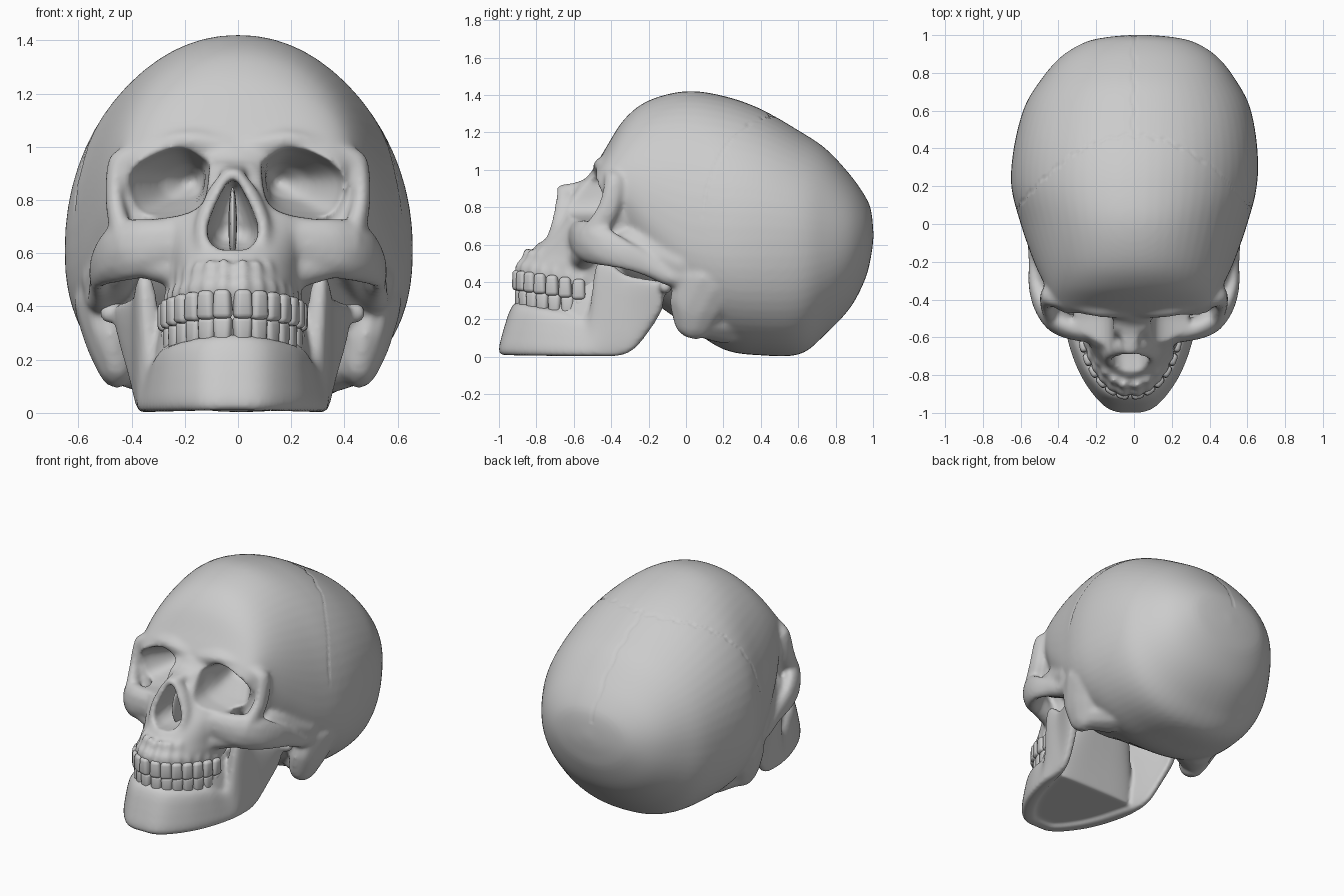
import bpy, bmesh, math
from mathutils import Vector, Matrix

if "Cube" in bpy.data.objects:
    bpy.data.objects.remove(bpy.data.objects["Cube"])


def spline(st, n=6):
    out = []
    for i in range(len(st) - 1):
        q = (st[max(i - 1, 0)], st[i], st[i + 1], st[min(i + 2, len(st) - 1)])
        for k in range(n):
            t = k / n
            out.append([.5 * (2*b + (c - a)*t + (2*a - 5*b + 4*c - d)*t*t + (3*b - a - 3*c + d)*t**3)
                        for a, b, c, d in zip(*q)])
    out.append(list(st[-1]))
    return out


def spow(v, e):
    return math.copysign(abs(v) ** e, v)


def egg(w, up, down, e_up=2.0, e_down=2.0, n=64):
    """Outline with different upper and lower extents."""
    pts = []
    for k in range(n):
        a = 2 * math.pi * k / n
        c, s = math.cos(a), math.sin(a)
        e = 2 / (e_up if s >= 0 else e_down)
        pts.append((w * spow(c, e), (up if s >= 0 else down) * spow(s, e)))
    return pts


def loft(bm, rings):
    vs = [[bm.verts.new(p) for p in r] for r in rings]
    n = len(vs[0])
    faces = []
    for a, b in zip(vs, vs[1:]):
        for i in range(n):
            j = (i + 1) % n
            faces.append(bm.faces.new((a[i], a[j], b[j], b[i])))
    faces += [bm.faces.new(vs[0][::-1]), bm.faces.new(vs[-1])]
    bmesh.ops.recalc_face_normals(bm, faces=faces)


def blob(bm, c, r, sub=2):
    bmesh.ops.create_icosphere(bm, subdivisions=sub, radius=1,
                               matrix=Matrix.LocRotScale(Vector(c), None, Vector(r)))


def chain(bm, pts, cx=0.0, n=8):
    """Mirrored run of ellipsoids along a path of (x, y, z, rx, ry, rz)."""
    for x, y, z, rx, ry, rz in (spline(pts, n) if len(pts) > 1 else pts):
        for s in (1, -1):
            blob(bm, (cx + s * x, y, z), (rx, ry, rz))


def make(name, bm):
    me = bpy.data.meshes.new(name)
    bm.to_mesh(me)
    bm.free()
    ob = bpy.data.objects.new(name, me)
    bpy.context.collection.objects.link(ob)
    return ob


def voxel(ob, size):
    m = ob.modifiers.new("remesh", 'REMESH')
    m.mode = 'VOXEL'
    m.voxel_size = size


def soften(ob, n):
    m = ob.modifiers.new("smooth", 'SMOOTH')
    m.factor = .5
    m.iterations = n


def bake(ob):
    bpy.context.view_layer.update()
    dg = bpy.context.evaluated_depsgraph_get()
    me = bpy.data.meshes.new_from_object(ob.evaluated_get(dg))
    ob.modifiers.clear()
    ob.data = me
    me.shade_smooth()


# Tooth positions along the dental arch: x, y, angle, biting height
CX = -.02
arch = []
for i in range(14):
    s = (i - 6.5) / 7
    t = spow(s, .85) * math.radians(85)
    x, y = .24 * math.sin(t), -.5 - .4 * math.cos(t)
    ang = math.atan2(.4 * math.sin(t), .24 * math.cos(t))
    arch.append((CX + x, y, ang, .365 - .065 * (y + .93) / .43))

# Braincase: y, half width, top, bottom, widest height, lower roundness
bm = bmesh.new()
case = [(1.002, .02, .67, .63, .65, 2), (.99, .17, .78, .54, .65, 2), (.96, .295, .855, .42, .64, 2),
        (.88, .42, .97, .265, .63, 2.1), (.75, .525, 1.11, .125, .62, 2.2), (.61, .6, 1.205, .015, .62, 2.3),
        (.4, .645, 1.325, .008, .62, 2.35), (.2, .65, 1.395, .04, .61, 2.3), (0, .6, 1.42, .17, .63, 2.3),
        (-.2, .53, 1.37, .31, .76, 2.0), (-.33, .47, 1.27, .4, .88, 1.75),
        (-.43, .425, 1.115, .56, .92, 1.8), (-.485, .37, 1.02, .68, .9, 2)]
loft(bm, [[(x + .04 * max(0, y - .2), y, zm + z) for x, z in egg(w, zt - zm, zm - zb, 2.08, e)]
          for y, w, zt, zb, zm, e in spline(case)])

# Upper jaw: height, half width, centre y, reach to front, reach to back
maxilla = [(.385, .235, -.5, .395, .08), (.48, .25, -.48, .405, .1), (.55, .255, -.47, .365, .13),
           (.64, .28, -.45, .31, .15), (.74, .32, -.42, .25, .15), (.86, .28, -.4, .2, .15),
           (1.0, .15, -.35, .15, .1)]
loft(bm, [[(x + CX / 2, yc + y, z) for x, y in egg(w, b, f)] for z, w, yc, f, b in spline(maxilla)])
for x, y, ang, z in arch:  # tooth root swellings
    blob(bm, (x * .97, y + .016, z + .105), (.036, .038, .06))
    blob(bm, (x * .93, y + .045, z + .16), (.03, .03, .07))
chain(bm, [(.215, -.6, .4, .04, .06, .05), (.21, -.5, .4, .045, .06, .085), (.2, -.45, .5, .05, .07, .1)], CX)

# Cheek bone and zygomatic arch
chain(bm, [(.2, -.58, .645, .08, .055, .09), (.36, -.54, .62, .07, .065, .115), (.46, -.46, .6, .055, .07, .115),
           (.522, -.34, .55, .035, .06, .085), (.52, -.2, .49, .04, .06, .065),
           (.51, -.08, .43, .06, .06, .055), (.5, .06, .43, .09, .1, .08)])
chain(bm, [(.2, -.56, .53, .07, .07, .07), (.36, -.53, .575, .06, .06, .07)])
# Bone between the arch and the braincase
chain(bm, [(.42, -.3, .6, .08, .1, .09), (.46, -.15, .55, .08, .12, .13), (.5, .0, .5, .09, .12, .13)])
# Outer eye rim, wall behind it and brow ridge
chain(bm, [(.43, -.51, .64, .045, .06, .07), (.46, -.42, .78, .038, .06, .06), (.455, -.385, .9, .042, .06, .06),
           (.42, -.385, .955, .055, .055, .045), (.3, -.405, 1.0, .07, .06, .045),
           (.18, -.435, 1.025, .07, .06, .045), (.05, -.45, .99, .06, .05, .06)])
chain(bm, [(.4, -.33, .92, .05, .08, .08), (.405, -.33, .82, .055, .09, .08), (.38, -.35, .68, .06, .1, .07)])
# Nose bridge, nasal opening rim and inner eye wall
chain(bm, [(.02, -.45, .93, .06, .06, .06), (.02, -.56, .905, .04, .05, .035), (.012, -.65, .893, .03, .045, .03)], CX)
chain(bm, [(.01, -.65, .893, .035, .045, .03), (.07, -.65, .8, .036, .055, .05), (.112, -.67, .69, .036, .06, .05),
           (.09, -.715, .605, .04, .05, .03), (.01, -.765, .58, .03, .05, .03)], CX)
chain(bm, [(.06, -.52, .9, .05, .06, .05), (.1, -.57, .78, .055, .07, .06), (.15, -.6, .66, .07, .07, .08)], CX)
# Mastoid and pterygoid
chain(bm, [(.5, .14, .42, .12, .2, .14), (.48, .08, .3, .1, .17, .13), (.455, .05, .2, .08, .12, .11)])
chain(bm, [(.44, .09, .21, .08, .12, .11), (.34, .2, .19, .12, .16, .12)])
chain(bm, [(.14, -.4, .42, .03, .06, .06), (.14, -.32, .6, .05, .08, .1)])
skull = make("cranium", bm)

# Hollows: eye sockets, nasal cavity, cheek foramina
bm = bmesh.new()
rim = [(.1, .94), (.2, 1.0), (.33, .965), (.425, .88), (.39, .75), (.27, .735), (.13, .785)]
outline = spline(rim + rim[:1], 5)[:-1]
socket = [(-.85, 1.04, .265), (-.5, 1.02, .265), (-.4, .85, .25), (-.25, .5, .2), (-.18, .15, .17)]
for s in (1, -1):
    loft(bm, [[(-.01 + s * (c + k * (px - .265)), y, .87 + k * (pz - .87)) for px, pz in outline]
              for y, k, c in socket])
chain(bm, [(.005, -.69, .835, .026, .2, .045), (.02, -.69, .76, .05, .22, .06), (.025, -.69, .683, .075, .24, .08)], CX)
chain(bm, [(.265, -.66, .655, .018, .06, .02)])
cutter = make("hollow_cutter", bm)
cutter.hide_render = True
voxel(cutter, .014)

voxel(skull, .013)
cut = skull.modifiers.new("hollows", 'BOOLEAN')
cut.operation = 'DIFFERENCE'
cut.solver = 'EXACT'
cut.object = cutter
voxel(skull, .012)
soften(skull, 7)
bake(skull)
bpy.data.objects.remove(cutter)

# Faint sutures pressed into the vault
for v in skull.data.vertices:
    x, y, z = v.co
    wob = .008 * math.sin(60 * x + 25 * z) + .005 * math.sin(140 * (x + y))
    d = 1.0
    if z > .75 and y > 0:
        d = abs(y - (.47 - x * x) + wob)
        if y > .46:
            d = min(d, abs(x + .008 * math.sin(50 * y)))
    if d < .012:
        v.co -= v.normal * .005 * (1 - d / .012)

# Lower jaw: bottom point, top point, thickness
half = [(.1, -.943, .008, .1, -.86, .285, .105), (.2, -.825, .006, .185, -.765, .265, .105),
        (.27, -.68, .004, .235, -.65, .245, .1), (.32, -.5, .003, .275, -.52, .225, .09),
        (.335, -.37, .004, .325, -.465, .515, .075), (.35, -.28, .04, .36, -.32, .44, .06),
        (.375, -.19, .15, .42, -.17, .41, .055), (.4, -.13, .25, .43, -.11, .4, .055)]
mirrored = [(-a, b, c, -d, e, f, t) for a, b, c, d, e, f, t in half[::-1]]
st = spline(mirrored + [(0, -.962, .01, 0, -.88, .295, .105)] + half)
bm = bmesh.new()
rings = []
for i, (a, b, c, d, e, f, t) in enumerate(st):
    lo, hi = Vector((a + CX, b, c)), Vector((d + CX, e, f))
    p, q = st[max(i - 1, 0)], st[min(i + 1, len(st) - 1)]
    tan = Vector((q[0] + q[3] - p[0] - p[3], q[1] + q[4] - p[1] - p[4], 0)).normalized()
    side = Vector((tan.y, -tan.x, 0))
    rings.append([(lo + hi) / 2 + side * u + (hi - lo) / 2 * v for u, v in egg(t / 2, 1, 1, 3.5, 4, 24)])
loft(bm, rings)
chain(bm, [(.39, -.12, .375, .04, .035, .04), (.46, -.11, .375, .04, .035, .04)], CX)
for x, y, ang, z in arch:  # gum ridge carrying the lower teeth
    blob(bm, (CX + (x - CX) * .97, y + .025, z - .125), (.042, .045, .06))
# Closed floor and back between the two sides of the jaw
floor = [(.03, .31, .46, .05), (.15, .31, .41, .07), (.27, .29, .37, .1), (.42, .25, .34, .15)]
loft(bm, [[(x + CX, -.45 + y, z) for x, y in egg(w, b, f, 4)] for z, w, f, b in spline(floor)])
jaw = make("lower_jaw", bm)
voxel(jaw, .012)
soften(jaw, 5)
bake(jaw)

# Nasal septum
bm = bmesh.new()
blob(bm, (CX, -.55, .71), (.016, .12, .14), 3)
septum = make("nasal_septum", bm)
septum.data.shade_smooth()

# Teeth
for row, off, h, inset in (("upper", .05, .11, 0), ("lower", -.047, .1, .014)):
    for i, (x, y, ang, z) in enumerate(arch):
        depth = .06 + .03 * min(1, abs(i - 6.5) / 5)
        bm = bmesh.new()
        bmesh.ops.create_cube(bm, size=1)
        for v in bm.verts:
            v.co = Vector((v.co.x * .073, v.co.y * depth, v.co.z * h))
            if v.co.z * off > 0:  # narrower at the gum
                v.co.x *= .85
        bmesh.ops.bevel(bm, geom=bm.edges[:], offset=.02, segments=3, profile=.5, affect='EDGES')
        tooth = make(f"{row}_tooth_{i + 1}", bm)
        tooth.data.shade_smooth()
        tooth.location = (CX + (x - CX) * (1 - inset * 3), y + inset, z + off)
        tooth.rotation_euler = (0, 0, ang)
